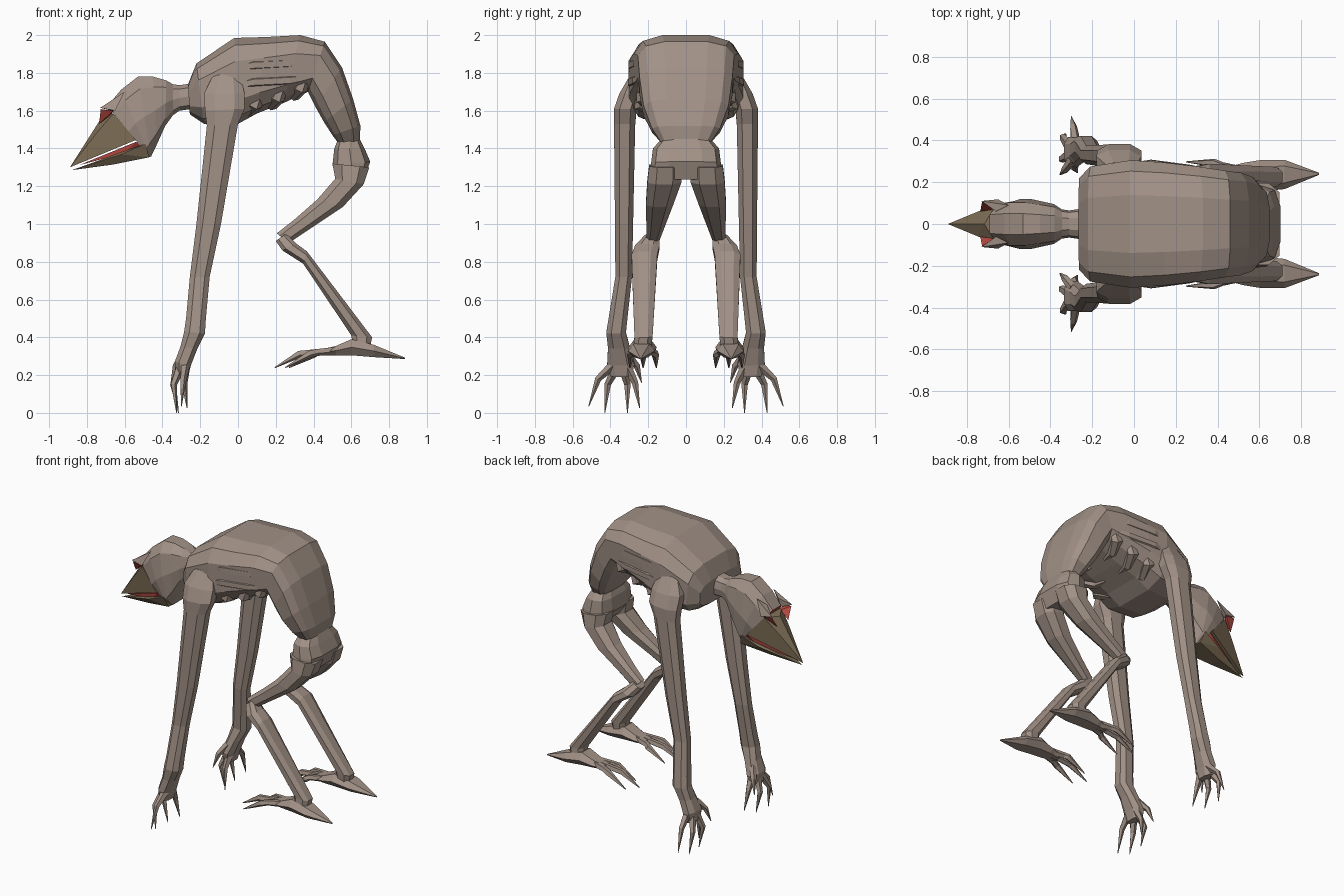
import bpy, bmesh, math
from mathutils import Vector


def material(name, rgb):
    m = bpy.data.materials.new(name)
    m.diffuse_color = (*rgb, 1)
    return m


SKIN = material("grey brown skin", (0.36, 0.285, 0.24))
BEAK = material("olive beak", (0.22, 0.165, 0.10))
RED = material("dull red", (0.48, 0.07, 0.055))


def finish(bm, name, mat, mirror):
    bmesh.ops.recalc_face_normals(bm, faces=bm.faces)
    me = bpy.data.meshes.new(name)
    bm.to_mesh(me)
    bm.free()
    me.materials.append(mat)
    ob = bpy.data.objects.new(name, me)
    bpy.context.collection.objects.link(ob)
    if mirror:
        mod = ob.modifiers.new("mirror", 'MIRROR')
        mod.use_axis = (False, True, False)
        mod.use_mirror_merge = False
    return ob


def bridge(bm, rings):
    n = len(rings[0])
    vs = [[bm.verts.new(p) for p in r] for r in rings]
    for a, b in zip(vs, vs[1:]):
        for i in range(n):
            j = (i + 1) % n
            bm.faces.new((a[i], a[j], b[j], b[i]))
    bm.faces.new(vs[0])
    bm.faces.new(vs[-1])


def loft(name, rings, n=8, power=0.8, mat=SKIN, mirror=False):
    """Ring = (x1, z1, x2, z2, y centre, half width): rounded section between two side-view edge points."""
    def curve(v):
        return math.copysign(abs(v) ** power, v)
    ts = [math.tau * (i + 0.5) / n for i in range(n)]
    k = max(curve(math.cos(t)) for t in ts)
    h = max(curve(math.sin(t)) for t in ts)
    out = []
    for x1, z1, x2, z2, yc, hw in rings:
        ring = []
        for t in ts:
            u = 0.5 - 0.5 * curve(math.cos(t)) / k
            ring.append((x1 + (x2 - x1) * u, yc + hw * curve(math.sin(t)) / h, z1 + (z2 - z1) * u))
        out.append(ring)
    bm = bmesh.new()
    bridge(bm, out)
    return finish(bm, name, mat, mirror)


def tube(name, pts, n=5, mat=SKIN, mirror=True):
    """Tapered tube through (x, y, z, radius) points."""
    P = [Vector(p[:3]) for p in pts]
    out = []
    for i, p in enumerate(P):
        d = (P[min(i + 1, len(P) - 1)] - P[max(i - 1, 0)]).normalized()
        s = d.cross(Vector((0, 1, 0)))
        s.normalize()
        w = d.cross(s)
        r = pts[i][3]
        out.append([p + r * (s * math.cos(math.tau * j / n) + w * math.sin(math.tau * j / n)) for j in range(n)])
    bm = bmesh.new()
    bridge(bm, out)
    return finish(bm, name, mat, mirror)


def hull(name, pts, mat, mirror=False):
    """Faceted solid round points; y is taken on both sides unless mirrored."""
    bm = bmesh.new()
    for x, y, z in pts:
        for s in ((1,) if mirror or y == 0 else (1, -1)):
            bm.verts.new((x, y * s, z))
    res = bmesh.ops.convex_hull(bm, input=bm.verts)
    junk = [v for v in res["geom_interior"] if isinstance(v, bmesh.types.BMVert)]
    bmesh.ops.delete(bm, geom=junk, context='VERTS')
    return finish(bm, name, mat, mirror)


# hunched torso, neck to waist
loft("torso", [
    (-0.265, 1.74, -0.255, 1.58, 0, 0.22), (-0.22, 1.85, -0.18, 1.53, 0, 0.275),
    (-0.02, 1.985, 0.0, 1.53, 0, 0.305), (0.15, 1.99, 0.10, 1.585, 0, 0.295),
    (0.33, 2.0, 0.24, 1.64, 0, 0.275), (0.46, 1.965, 0.37, 1.70, 0, 0.255),
    (0.55, 1.83, 0.41, 1.62, 0, 0.245), (0.61, 1.66, 0.455, 1.54, 0, 0.225),
    (0.648, 1.52, 0.50, 1.47, 0, 0.18), (0.645, 1.43, 0.53, 1.43, 0, 0.13)], 12, 0.6)

# rib bands along the flanks and short ribs under them
for z, y in ((1.84, 0.272), (1.75, 0.275)):
    tube("rib_band", [(-0.08, y, z - 0.03, 0.01), (0.08, y + 0.005, z, 0.032),
                      (0.27, y - 0.02, z + 0.01, 0.032), (0.43, y - 0.05, z + 0.03, 0.012)], 6)
for x, z in ((0.07, 1.625), (0.19, 1.66), (0.31, 1.71)):
    tube("short_rib", [(x + 0.05, 0.25 - x * 0.08, z + 0.09, 0.025), (x + 0.02, 0.25 - x * 0.08, z + 0.01, 0.04),
                       (x - 0.01, 0.15, z - 0.03, 0.03), (x - 0.02, 0.05, z - 0.03, 0.015)], 6)

# pelvis
loft("pelvis", [
    (0.53, 1.45, 0.645, 1.45, 0, 0.13), (0.51, 1.40, 0.67, 1.40, 0, 0.175),
    (0.50, 1.31, 0.70, 1.33, 0, 0.185), (0.54, 1.245, 0.665, 1.235, 0, 0.20)], 10, 0.65)

# legs
loft("thigh", [
    (0.50, 1.32, 0.695, 1.30, 0.11, 0.085), (0.515, 1.24, 0.665, 1.21, 0.115, 0.09),
    (0.42, 1.13, 0.555, 1.09, 0.14, 0.072), (0.30, 1.025, 0.39, 0.98, 0.16, 0.05),
    (0.205, 0.95, 0.27, 0.90, 0.175, 0.035)], mirror=True)
loft("shin", [
    (0.255, 0.95, 0.20, 0.91, 0.18, 0.04), (0.31, 0.895, 0.235, 0.86, 0.205, 0.065),
    (0.365, 0.855, 0.345, 0.79, 0.22, 0.068), (0.71, 0.40, 0.60, 0.41, 0.225, 0.048),
    (0.70, 0.35, 0.61, 0.35, 0.23, 0.048)], mirror=True)
loft("foot", [
    (0.885, 0.292, 0.885, 0.285, 0.24, 0.005), (0.72, 0.36, 0.72, 0.295, 0.237, 0.07),
    (0.60, 0.39, 0.60, 0.305, 0.23, 0.075), (0.52, 0.355, 0.52, 0.305, 0.227, 0.065),
    (0.44, 0.335, 0.44, 0.305, 0.225, 0.045)], 6, mirror=True)
for dy, tip in ((-0.05, 0.27), (0, 0.195), (0.05, 0.25)):
    y = 0.227 + dy
    tube("toe", [(0.52, 0.227 + dy * 0.5, 0.33, 0.024), (0.42, y * 1.0, 0.322, 0.02),
                 (tip + 0.13, y + dy * 0.3, 0.312, 0.021), (tip, y + dy * 0.4, 0.24, 0.003)])

# long arms, shoulder to palm
loft("arm", [
    (-0.13, 1.79, 0.01, 1.79, 0.265, 0.03), (-0.18, 1.69, 0.035, 1.69, 0.295, 0.058),
    (-0.175, 1.60, 0.035, 1.61, 0.322, 0.06), (-0.165, 1.52, 0.0, 1.53, 0.325, 0.056),
    (-0.22, 1.0, -0.09, 1.0, 0.328, 0.048), (-0.255, 0.72, -0.15, 0.72, 0.33, 0.044),
    (-0.275, 0.5, -0.17, 0.5, 0.36, 0.05), (-0.285, 0.43, -0.175, 0.42, 0.37, 0.052),
    (-0.305, 0.35, -0.215, 0.34, 0.355, 0.058), (-0.335, 0.27, -0.25, 0.25, 0.345, 0.072),
    (-0.33, 0.20, -0.265, 0.19, 0.345, 0.055)], mirror=True)

# clawed fingers: base, knuckle, tip
for base, mid, tip in (
        ((-0.28, 0.39, 0.25), (-0.29, 0.465, 0.18), (-0.30, 0.515, 0.035)),
        ((-0.31, 0.375, 0.23), (-0.34, 0.415, 0.15), (-0.325, 0.43, 0.0)),
        ((-0.31, 0.33, 0.23), (-0.345, 0.31, 0.15), (-0.315, 0.31, 0.0)),
        ((-0.28, 0.31, 0.24), (-0.285, 0.27, 0.16), (-0.27, 0.245, 0.025)),
        ((-0.29, 0.31, 0.31), (-0.33, 0.26, 0.25), (-0.355, 0.235, 0.16))):
    tube("finger", [(*base, 0.026), (*mid, 0.018), (*tip, 0.002)])

# neck and head; the open front end under the hood is red
head = loft("head", [
    (-0.24, 1.745, -0.24, 1.61, 0, 0.075), (-0.31, 1.735, -0.31, 1.60, 0, 0.065),
    (-0.345, 1.74, -0.345, 1.575, 0, 0.07), (-0.38, 1.76, -0.385, 1.52, 0, 0.095),
    (-0.45, 1.78, -0.43, 1.42, 0, 0.108), (-0.53, 1.78, -0.46, 1.357, 0, 0.12),
    (-0.62, 1.71, -0.465, 1.355, 0, 0.12), (-0.69, 1.625, -0.47, 1.355, 0, 0.108)], 10, 0.75)
head.data.materials.append(RED)
head.data.polygons[len(head.data.polygons) - 1].material_index = 1

# pointed brows with red eyes below
hull("brow", [(-0.60, 0.09, 1.70), (-0.65, 0.118, 1.60), (-0.73, 0.11, 1.615),
              (-0.66, 0.06, 1.66), (-0.67, 0.07, 1.60)], SKIN, True)
hull("eye", [(-0.66, 0.108, 1.60), (-0.727, 0.105, 1.608), (-0.735, 0.06, 1.53),
             (-0.67, 0.07, 1.58)], RED, True)

# beak and mouth
hull("upper_beak", [(-0.715, 0, 1.575), (-0.66, 0.095, 1.585), (-0.54, 0.115, 1.445),
                    (-0.75, 0.058, 1.48), (-0.89, 0, 1.30)], BEAK)
hull("mouth", [(-0.54, 0.10, 1.435), (-0.50, 0.08, 1.41), (-0.60, 0.075, 1.375),
               (-0.84, 0, 1.312)], RED)
hull("lower_beak", [(-0.49, 0.11, 1.425), (-0.47, 0.08, 1.353), (-0.62, 0.085, 1.368),
                    (-0.66, 0.04, 1.315), (-0.88, 0, 1.285)], BEAK)
